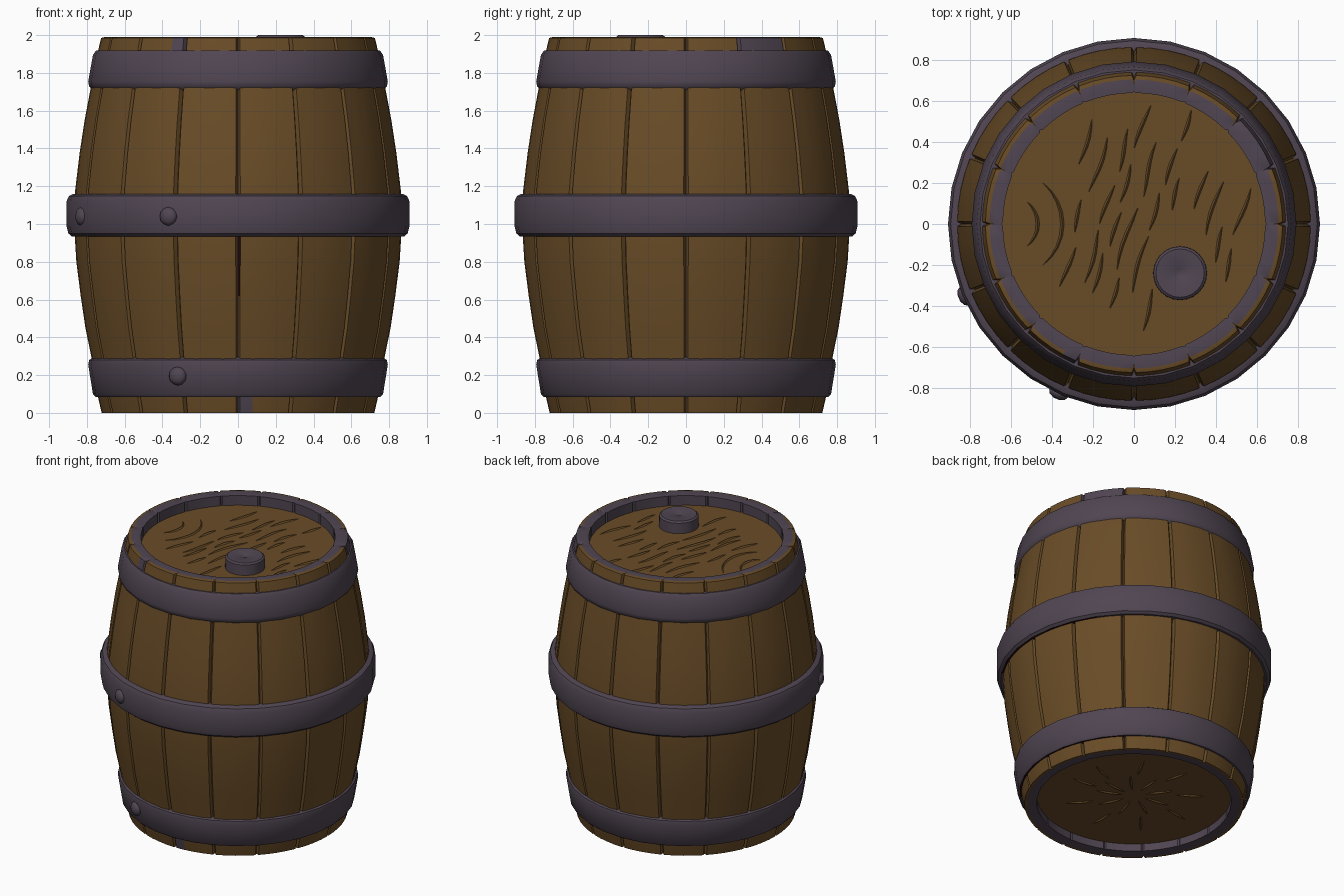
import bpy, bmesh, math, random
from mathutils import Vector

if "Cube" in bpy.data.objects:
    bpy.data.objects.remove(bpy.data.objects["Cube"])

random.seed(4)


def material(name, rgb):
    m = bpy.data.materials.new(name)
    m.diffuse_color = (*rgb, 1)
    m.use_nodes = True
    m.node_tree.nodes["Principled BSDF"].inputs["Base Color"].default_value = m.diffuse_color
    return m


WOOD = material("brown wood", (0.141, 0.072, 0.020))
IRON = material("purple iron", (0.080, 0.060, 0.084))
STAIN = material("dark red stain", (0.022, 0.003, 0.004))
MATS = [WOOD, IRON, STAIN]


def finish(name, bm, angle=35):
    """Turn a bmesh into a named object, smooth below the given angle."""
    bmesh.ops.recalc_face_normals(bm, faces=bm.faces)
    me = bpy.data.meshes.new(name)
    bm.to_mesh(me)
    bm.free()
    for m in MATS:
        me.materials.append(m)
    ob = bpy.data.objects.new(name, me)
    bpy.context.collection.objects.link(ob)
    bpy.ops.object.select_all(action='DESELECT')
    ob.select_set(True)
    bpy.context.view_layer.objects.active = ob
    bpy.ops.object.shade_smooth_by_angle(angle=math.radians(angle))
    return ob


def lathe(name, profile, angles, rule, radius=lambda r, i, a: r, closed=False, centre=(0, 0)):
    """Revolve (r, z) points; rule(segment, angle, z) gives the material index."""
    bm = bmesh.new()
    rings = []
    for a in angles:
        t = math.radians(a)
        ring = []
        for i, (r, z) in enumerate(profile):
            q = radius(r, i, a)
            ring.append(bm.verts.new((centre[0] + q * math.cos(t), centre[1] + q * math.sin(t), z)))
        rings.append(ring)
    n, p = len(angles), len(profile)
    for k in range(n):
        A, B = rings[k], rings[(k + 1) % n]
        mid = (angles[k] + (angles[k + 1] if k + 1 < n else 360 + angles[0])) / 2
        for i in range(p if closed else p - 1):
            j = (i + 1) % p
            f = bm.faces.new((A[i], B[i], B[j], A[j]))
            f.material_index = rule(i, mid % 360, (profile[i][1] + profile[j][1]) / 2)
    bmesh.ops.remove_doubles(bm, verts=bm.verts, dist=1e-5)
    return finish(name, bm)


# Staves: sixteen planks with a groove at every joint, iron-coloured end rims
STEP = 22.5
stave_angles = []
for s in range(16):
    stave_angles += [s * STEP + d for d in (0, 0.8, 6, 11.25, 16.5, 21.7)]
outer = [(.722, 0), (.745, .10), (.775, .29), (.808, .45), (.833, .62), (.856, .80), (.868, 1.0),
         (.862, 1.18), (.838, 1.38), (.812, 1.55), (.780, 1.72), (.745, 1.90), (.725, 1.985)]
body = [(.64, .07), (.64, .006), (.705, 0)] + outer + [(.705, 1.99), (.64, 1.985), (.64, 1.90)]
last = len(body) - 1


def stave_radius(r, i, a):
    joint = a % STEP == 0
    if i in (0, 1, last - 1, last):
        return r + (0.008 if joint else 0)
    return r - (0.024 if joint else 0)


def stave_colour(i, a, z):
    if i < 2 or i >= last - 2:
        return 1
    if z > 1.9 and (22 < a < 45 or 243 < a < 248):
        return 1
    if z < .09 and 270 < a < 277:
        return 1
    if .6 < z < .95 and 270 < a < 270.8:
        return 2
    return 0


lathe("staves", body, stave_angles, stave_colour, stave_radius)

# Iron hoops with rounded edges, stained along parts of the lower edge
hoop_angles = [i * 11.25 for i in range(32)]
hoops = {
    "bottom_hoop": ([(.70, .085), (.755, .085), (.768, .10), (.793, .255), (.788, .28), (.765, .295), (.70, .295)],
                    [(320, 360), (0, 40)]),
    "middle_hoop": ([(.82, .935), (.880, .935), (.898, .95), (.908, .99), (.908, 1.12), (.895, 1.148),
                     (.870, 1.16), (.82, 1.16)],
                    [(270, 294), (326, 360), (0, 34)]),
    "top_hoop": ([(.70, 1.71), (.770, 1.71), (.788, 1.728), (.793, 1.755), (.768, 1.895), (.752, 1.918), (.70, 1.918)],
                 []),
}
for name, (prof, stains) in hoops.items():
    lathe(name, prof, hoop_angles,
          lambda i, a, z, st=stains: 2 if i == 0 and any(lo < a < hi for lo, hi in st) else 1, closed=True)


# Heads: recessed wooden discs with raised grain lines
def grain_line(bm, pts, z, up, width=0.009, height=0.010):
    rows = []
    for k, p in enumerate(pts):
        d = (pts[min(k + 1, len(pts) - 1)] - pts[max(k - 1, 0)]).normalized()
        side = Vector((-d.y, d.x)) * width
        taper = math.sin(math.pi * (k + .3) / (len(pts) - .4))
        l, r = p + side * taper, p - side * taper
        rows.append([bm.verts.new((l.x, l.y, z)), bm.verts.new((p.x, p.y, z + up * height * taper)),
                     bm.verts.new((r.x, r.y, z))])
    for A, B in zip(rows, rows[1:]):
        for i in (0, 1):
            bm.faces.new((A[i], A[i + 1], B[i + 1], B[i]))


def head(name, z, up, lines):
    bm = bmesh.new()
    bmesh.ops.create_circle(bm, cap_ends=True, segments=32, radius=.655)
    bmesh.ops.translate(bm, verts=bm.verts, vec=(0, 0, z))
    disc = bm.faces[:]
    for pts in lines:
        if all(p.length < .62 for p in pts):
            grain_line(bm, pts, z, up)
    ob = finish(name, bm, 20)
    # make every face look outward
    for poly in ob.data.polygons:
        if poly.normal.z * up < 0:
            poly.flip()
    return ob


slanted = []
for col in range(-7, 8):
    y = -.62 + random.uniform(0, .1)
    while y < .6:
        length = random.uniform(.14, .30)
        x0 = col * .088 + random.uniform(-.02, .02)
        pts = []
        for k in range(6):
            yy = y + length * k / 5
            pts.append(Vector((x0 + .3 * yy + .012 * math.sin(yy * 14 + col), yy)))
        in_knot = any((p - Vector((-.62, 0))).length < .29 for p in pts)
        if not in_knot and all((p - Vector((.225, -.24))).length > .15 for p in pts):
            slanted.append(pts)
        y += length + random.uniform(.03, .08)
# Curved knot at the left of the top head
for r in (.14, .26):
    slanted.append([Vector((-.61 + r * math.cos(t), r * math.sin(t)))
                    for t in [math.radians(-50 + 12.5 * k) for k in range(9)]])
fan = []
for k in range(26):
    a = math.radians(k * 360 / 26)
    r0 = .08 + .2 * (k % 3)
    fan.append([Vector((math.cos(a + .3 * q), math.sin(a + .3 * q))) * (r0 + q)
                for q in [.045 * j for j in range(5)]])
head("top_head", 1.915, 1, slanted)
head("bottom_head", .06, -1, fan)

# Bung on the top head
lathe("bung", [(0, 1.985), (.02, 1.996), (.118, 2.0), (.130, 1.99), (.132, 1.90)],
      [i * 15 for i in range(24)], lambda i, a, z: 1, centre=(.225, -.24))

# Rivets on the front of the hoops
for name, angle, rad, z in (("middle_rivet_front", 246, .905, 1.04), ("middle_rivet_side", 203, .900, 1.04),
                            ("bottom_rivet_front", 246, .785, .195)):
    bm = bmesh.new()
    bmesh.ops.create_icosphere(bm, subdivisions=2, radius=.05)
    t = math.radians(angle)
    for v in bm.verts:
        v.co.x *= .6
        x, y = v.co.x + rad, v.co.y
        v.co = (x * math.cos(t) - y * math.sin(t), x * math.sin(t) + y * math.cos(t), v.co.z + z)
    for f in bm.faces:
        f.material_index = 1
    finish(name, bm, 60)
